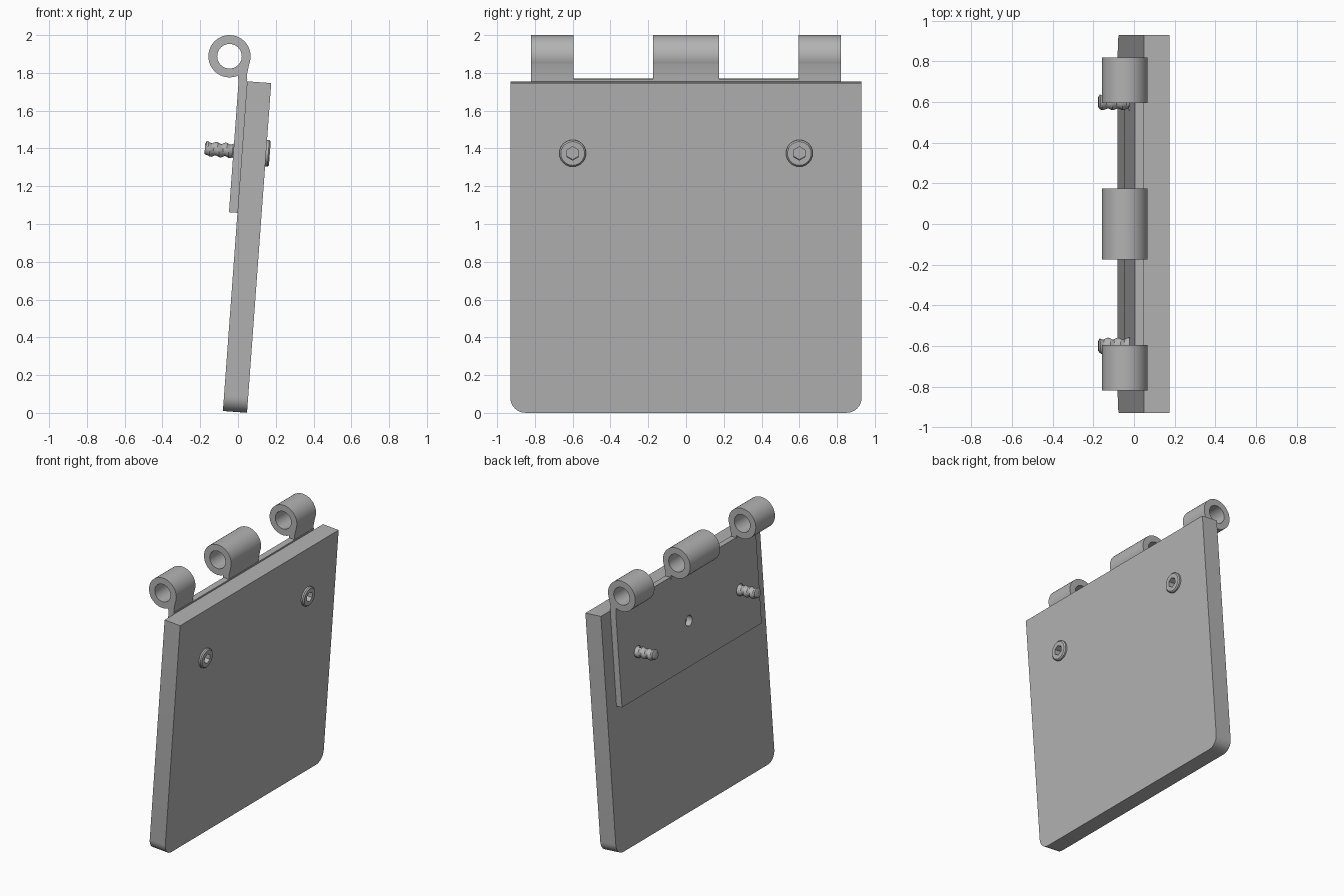
import bpy, bmesh
from math import sin, cos, pi, radians
from mathutils import Matrix, Vector

cube = bpy.data.objects.get("Cube")
if cube:
    bpy.data.objects.remove(cube, do_unlink=True)

grey = bpy.data.materials.new("plain grey")
grey.use_nodes = True
colour = (0.45, 0.45, 0.45, 1)
grey.diffuse_color = colour
grey.node_tree.nodes["Principled BSDF"].inputs["Base Color"].default_value = colour

# Tilted frame of the flap: local X across, local Y up the flap, local Z out of its face
TILT = radians(4.2)
across = Vector((0, 1, 0))
up = Vector((sin(TILT), 0, cos(TILT)))
out = Vector((cos(TILT), 0, -sin(TILT)))
FRAME = Matrix.Translation((-0.08, 0, 0.01)) @ Matrix((across, up, out)).transposed().to_4x4()
THICK, LEAF = 0.128, 0.045
SCREW_Y, SCREW_UP = 0.6, 1.378


def finish(name, bm, matrix=Matrix()):
    """Turn a bmesh into a grey, edge-aware smooth object."""
    bmesh.ops.remove_doubles(bm, verts=bm.verts, dist=1e-5)
    bmesh.ops.recalc_face_normals(bm, faces=bm.faces)
    mesh = bpy.data.meshes.new(name)
    bm.to_mesh(mesh)
    bm.free()
    mesh.transform(matrix)
    mesh.materials.clear()
    mesh.materials.append(grey)
    obj = bpy.data.objects.new(name, mesh)
    bpy.context.collection.objects.link(obj)
    bpy.ops.object.select_all(action="DESELECT")
    obj.select_set(True)
    bpy.context.view_layer.objects.active = obj
    bpy.ops.object.shade_smooth_by_angle(angle=radians(30))
    return obj


def circle(cx, cy, r, n=32, start=0, sweep=2 * pi):
    return [(cx + r * cos(start + sweep * i / n), cy + r * sin(start + sweep * i / n))
            for i in range(n)]


def sheet(name, outlines, low, high):
    """Flat sheet from an outline plus hole outlines, between two depths."""
    curve = bpy.data.curves.new(name + "_outline", "CURVE")
    curve.dimensions = "2D"
    curve.fill_mode = "BOTH"
    curve.extrude = (high - low) / 2
    for points in outlines:
        spline = curve.splines.new("POLY")
        spline.points.add(len(points) - 1)
        for p, (x, y) in zip(spline.points, points):
            p.co = (x, y, 0, 1)
        spline.use_cyclic_u = True
    temp = bpy.data.objects.new(name + "_outline", curve)
    bpy.context.collection.objects.link(temp)
    bpy.context.view_layer.update()
    mesh = bpy.data.meshes.new_from_object(
        temp.evaluated_get(bpy.context.evaluated_depsgraph_get()))
    bm = bmesh.new()
    bm.from_mesh(mesh)
    bpy.data.objects.remove(temp, do_unlink=True)
    bpy.data.curves.remove(curve)
    bpy.data.meshes.remove(mesh)
    return finish(name, bm, FRAME @ Matrix.Translation((0, 0, (low + high) / 2)))


# Flap with rounded lower corners and two screw holes
W, H, R = 0.93, 1.75, 0.08
flap = [(W, H), (-W, H)]
flap += circle(R - W, R, R, 8, pi, pi / 2) + [(R - W, 0)]
flap += circle(W - R, R, R, 8, 1.5 * pi, pi / 2) + [(W, R)]
holes = [circle(s * SCREW_Y, SCREW_UP, 0.042) for s in (-1, 1)]
sheet("flap", [flap] + holes, 0, THICK)

# Hinge leaf with a centre hole
leaf = [(-0.82, 1.052), (0.82, 1.052), (0.82, 1.762), (-0.82, 1.762)]
sheet("hinge_leaf", [leaf, circle(0, SCREW_UP, 0.038)] + holes, -LEAF, 0)


# Hinge knuckles: a thick tube and a strap down to the leaf
def prism(bm, faces, y0, y1):
    made = [bm.faces.new([bm.verts.new((x, y0, z)) for x, z in f]) for f in faces]
    bmesh.ops.remove_doubles(bm, verts=list({v for f in made for v in f.verts}), dist=1e-5)
    made = [f for f in made if f.is_valid]
    ext = bmesh.ops.extrude_face_region(bm, geom=made, use_keep_orig=True)
    for v in ext["geom"]:
        if isinstance(v, bmesh.types.BMVert):
            v.co.y = y1


def knuckle(name, y0, y1):
    bm = bmesh.new()
    outer, inner = (circle(-0.045, 1.888, r, 40) for r in (0.112, 0.065))
    prism(bm, [(outer[i - 1], outer[i], inner[i], inner[i - 1]) for i in range(40)], y0, y1)
    finish(name, bm)
    bm = bmesh.new()
    strap = [(0.002, 1.74), (0.046, 1.74), (0.047, 1.79), (0.060, 1.85),
             (0.030, 1.86), (0.0, 1.82)]
    prism(bm, [strap], y0, y1)
    finish(name + "_strap", bm)


knuckle("front_knuckle", -0.82, -0.595)
knuckle("middle_knuckle", -0.175, 0.175)
knuckle("rear_knuckle", 0.595, 0.82)


# Screws: helical threaded tip, shank, round head with hexagonal socket
def screw(name, y):
    bm = bmesh.new()
    n = 24

    def ring(depth, radius):
        return [bm.verts.new((radius(a) * cos(a), radius(a) * sin(a), depth))
                for a in (2 * pi * i / n for i in range(n))]

    def hexagon(a):
        return 0.031 / cos((a + pi / 6) % (pi / 3) - pi / 6)

    rings = [ring(-0.197, lambda a: 0.026)]
    for k in range(15):
        d = -0.19 + 0.01 * k
        rings.append(ring(d, lambda a: 0.036 + 0.005 * cos(a - 2 * pi * d / 0.05)))
    profile = [(-0.045, 0.04), (THICK, 0.04), (THICK, 0.071),
               (THICK + 0.012, 0.071), (THICK + 0.02, 0.063)]
    rings += [ring(d, lambda a: r) for d, r in profile]
    rings += [ring(THICK + 0.02, hexagon), ring(THICK - 0.03, hexagon)]
    for a, b in zip(rings, rings[1:]):
        for i in range(n):
            bm.faces.new((a[i - 1], a[i], b[i], b[i - 1]))
    bm.faces.new(rings[0])
    bm.faces.new(rings[-1])
    finish(name, bm, FRAME @ Matrix.Translation((y, SCREW_UP, 0)))


screw("front_screw", -SCREW_Y)
screw("rear_screw", SCREW_Y)
